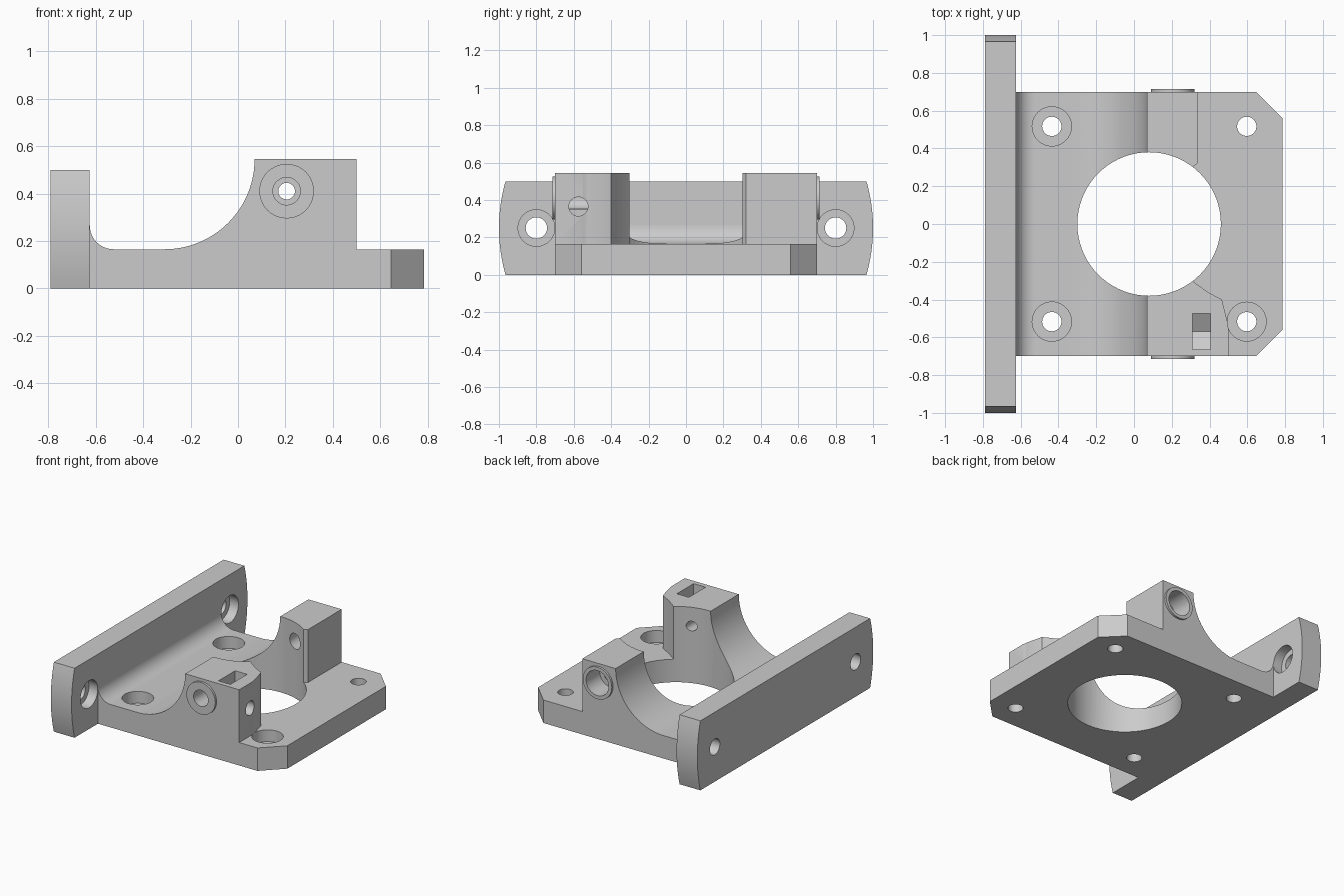
import bpy, bmesh
from math import sin, cos, pi, radians

cube = bpy.data.objects.get("Cube")
if cube:
    bpy.data.objects.remove(cube, do_unlink=True)

grey = bpy.data.materials.new("light grey")
grey.use_nodes = True
GREY = (0.6, 0.6, 0.6, 1)
grey.diffuse_color = GREY
grey.node_tree.nodes["Principled BSDF"].inputs["Base Color"].default_value = GREY


def prism(name, axis, outline, lo, hi):
    """Extrude a 2D outline along an axis from lo to hi."""
    place = {"X": lambda a, b, d: (d, a, b),
             "Y": lambda a, b, d: (a, d, b),
             "Z": lambda a, b, d: (a, b, d)}[axis]
    bm = bmesh.new()
    ends = [[bm.verts.new(place(a, b, d)) for a, b in outline] for d in (lo, hi)]
    bm.faces.new(ends[0])
    bm.faces.new(ends[1])
    n = len(outline)
    for i in range(n):
        j = (i + 1) % n
        bm.faces.new((ends[0][i], ends[0][j], ends[1][j], ends[1][i]))
    bmesh.ops.recalc_face_normals(bm, faces=bm.faces)
    mesh = bpy.data.meshes.new(name)
    bm.to_mesh(mesh)
    bm.free()
    mesh.materials.append(grey)
    obj = bpy.data.objects.new(name, mesh)
    bpy.context.collection.objects.link(obj)
    return obj


def arc(a, b, r, start, end, steps=20):
    angles = [radians(start + (end - start) * i / steps) for i in range(steps + 1)]
    return [(a + r * cos(t), b + r * sin(t)) for t in angles]


def rod(name, axis, centre, r, lo, hi, sides=40):
    return prism(name, axis, arc(*centre, r, 0, 360, sides)[:-1], lo, hi)


def combine(target, tools, operation):
    """Apply a boolean with each tool in turn, then remove the tools."""
    for tool in tools:
        tool.hide_render = True
        mod = target.modifiers.new("cut", "BOOLEAN")
        mod.operation = operation
        mod.solver = "EXACT"
        mod.object = tool
    graph = bpy.context.evaluated_depsgraph_get()
    mesh = bpy.data.meshes.new_from_object(target.evaluated_get(graph))
    target.modifiers.clear()
    target.data = mesh
    for tool in tools:
        bpy.data.objects.remove(tool, do_unlink=True)


def finish(obj):
    bpy.ops.object.select_all(action="DESELECT")
    obj.select_set(True)
    bpy.context.view_layer.objects.active = obj
    bpy.ops.object.shade_smooth_by_angle(angle=radians(25))


FLANGE, END, SIDE, DECK, TOP = -0.625, 0.785, 0.70, 0.165, 0.545
BORE = (0.205, 0.41)

# Mounting flange with gently bowed ends
bow = [(0.965 + 0.035 * (1 - (i / 6) ** 2), 0.25 + 0.25 * i / 6) for i in range(-6, 7)]
flange = prism("mounting_flange", "X", bow + [(-y, z) for y, z in reversed(bow)], -0.79, FLANGE)
holes = []
for s in (-1, 1):
    holes.append(rod("bolt_hole", "X", (s * 0.8, 0.25), 0.057, -1, 0))
    holes.append(rod("bolt_recess", "X", (s * 0.8, 0.25), 0.098, -0.695, 0))
combine(flange, holes, "DIFFERENCE")
finish(flange)

# Bracket body: side profile with a fillet and a sweeping curve up to the blocks
profile = [(FLANGE, 0)]
profile += arc(-0.525, 0.265, 0.10, 180, 270, 12)
profile += arc(-0.31, TOP, 0.38, 270, 360, 28)
profile += [(END, TOP), (END, 0)]
body = prism("bracket_body", "Y", profile, -SIDE, SIDE)

# Raised rings around the cross bore
combine(body, [rod("bore_ring", "Y", BORE, 0.115, *sorted((s * 0.6, s * 0.715)))
               for s in (-1, 1)], "UNION")

# Space outside the two clamp blocks, above the deck
clearance = [(0.5, -0.8), (0.5, -0.54), (0.465, -0.40), (0.39, -0.36), (0.30, -0.295),
             (0.2, -0.2), (0.2, 0.2), (0.30, 0.295), (0.335, 0.32), (0.335, 0.8),
             (0.9, 0.8), (0.9, -0.8)]
cuts = [prism("block_clearance", "Z", clearance, DECK, 1),
        rod("centre_opening", "Z", (0.08, 0), 0.38, -1, 1, 72)]

# Chamfered corners and vertical screw holes
for s in (-1, 1):
    corner = [(0.545, s * 0.8), (0.885, s * 0.8), (0.885, s * 0.46)]
    cuts.append(prism("corner_chamfer", "Z", corner, -1, 1))
    for x in (-0.435, 0.597):
        cuts.append(rod("screw_hole", "Z", (x, s * 0.517), 0.051, -1, 1))
        if x < 0 or s < 0:
            r = 0.104 if x < 0 else 0.103
            cuts.append(rod("screw_recess", "Z", (x, s * 0.517), r, 0.08, 1))

# Stepped cross bore through both blocks
for r, lo, hi in ((0.035, -0.9, 0), (0.058, -0.9, -0.5), (0.055, 0, 0.9), (0.09, 0.56, 0.9)):
    cuts.append(rod("cross_bore", "Y", BORE, r, lo, hi))

# Set screw hole and nut slot in the front block
cuts.append(rod("set_screw_hole", "X", (-0.575, 0.365), 0.051, 0.205, 1))
slot = [(-0.665, 0.8), (-0.665, 0.31), (-0.57, 0.255), (-0.475, 0.31), (-0.475, 0.8)]
cuts.append(prism("nut_slot", "X", slot, 0.31, 0.405))
combine(body, cuts, "DIFFERENCE")
finish(body)
